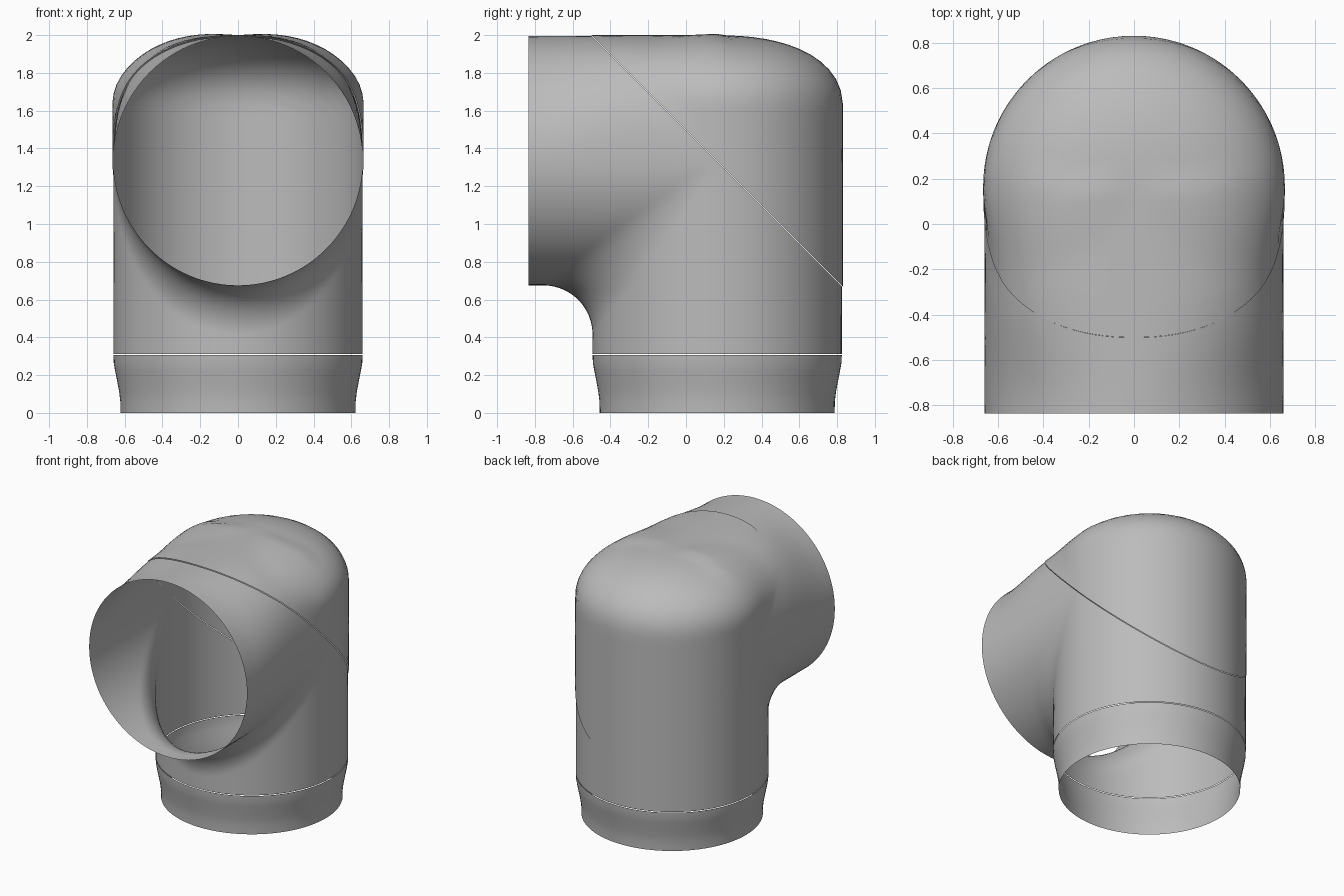
import bpy, bmesh, math
from mathutils import Vector

if "Cube" in bpy.data.objects:
    bpy.data.objects.remove(bpy.data.objects["Cube"])

R = 0.66                    # pipe radius
CY, CZ = 0.165, 1.335       # where the two pipe axes meet
PY, PZ = -0.835, 0.312      # pivot of the fan of section planes
SIDES, RINGS = 96, 56

grey = bpy.data.materials.new("light_grey")
grey.diffuse_color = (0.5, 0.5, 0.5, 1)
grey.use_nodes = True
grey.node_tree.nodes["Principled BSDF"].inputs["Base Color"].default_value = grey.diffuse_color


def smooth(a, b, v):
    t = min(max((v - a) / (b - a), 0), 1)
    return t * t * (3 - 2 * t)


def elbow(x, y, z):
    """Signed field of a domed upright pipe blended with a front pipe."""
    y, z, x = y - CY, z - CZ, abs(x)
    rho = math.hypot(x, y)
    # upright pipe with a domed top
    f1 = rho - R
    dz = z - 0.275
    if dz > 0:
        q = 2.3
        f1 = max(f1, 0.5 * (((rho / R) ** q + (dz / 0.385) ** q) ** (1 / q) - 1))
    # front pipe, its upper half getting squarer towards the back
    p = 2 + 0.6 * smooth(-0.95, -0.4, y) if z > 0 else 2
    f2 = max((x ** p + abs(z) ** p) ** (1 / p) - R, y)
    # rounded union: wide fillet below, slight one above
    dot = x * x / max(rho * math.hypot(x, z), 1e-6)
    dot = min(dot, 1)
    w = smooth(-0.3, 0.3, y + z)
    r = (1 - dot) * (0.26 * (1 - w) + 0.3 * dot * w)
    return max(r, min(f1, f2)) - math.hypot(max(r - f1, 0), max(r - f2, 0))


def finish(name, bm):
    me = bpy.data.meshes.new(name)
    bm.to_mesh(me)
    bm.free()
    me.materials.append(grey)
    ob = bpy.data.objects.new(name, me)
    bpy.context.collection.objects.link(ob)
    bpy.context.view_layer.objects.active = ob
    ob.select_set(True)
    bpy.ops.object.shade_smooth_by_angle(angle=math.radians(40))
    ob.select_set(False)


def skin(bm, rings):
    n = len(rings[0])
    for a, b in zip(rings, rings[1:]):
        for j in range(n):
            k = (j + 1) % n
            bm.faces.new((a[j], a[k], b[k], b[j]))


def shell(name, level, offset, keep_back):
    """Loft of fanned sections, cut along the diagonal seam."""
    bm = bmesh.new()
    rings = []
    for i in range(RINGS + 1):
        th = math.pi / 2 * i / RINGS
        d = Vector((0, math.cos(th), math.sin(th)))
        reach = min((CY - PY) / max(d.y, 1e-9), (CZ - PZ) / max(d.z, 1e-9))
        c = Vector((0, PY, PZ)) + d * reach
        ring = []
        for j in range(SIDES):
            a = 2 * math.pi * j / SIDES
            ray = Vector((math.cos(a), 0, 0)) + d * math.sin(a)
            lo, hi = 0.0, 1.4
            for _ in range(22):
                mid = (lo + hi) / 2
                if elbow(*(c + ray * mid)) < level:
                    lo = mid
                else:
                    hi = mid
            ring.append(bm.verts.new(c + ray * lo))
        rings.append(ring)
    skin(bm, rings)
    bmesh.ops.bisect_plane(
        bm, geom=bm.verts[:] + bm.edges[:] + bm.faces[:], dist=1e-5,
        plane_co=(0, CY, CZ + offset), plane_no=(0, 1, 1),
        clear_inner=keep_back, clear_outer=not keep_back)
    finish(name, bm)


# front and lower pipe body, and the rear cap above the seam
shell("elbow_body", 0.0, -0.006, False)
shell("rear_cap", 0.005, 0.0, True)

# tapered collar at the foot
bm = bmesh.new()
profile = [(0.622, 0), (0.623, 0.06), (0.629, 0.11), (0.64, 0.17),
           (0.651, 0.225), (0.658, 0.265), (0.66, 0.307)]
skin(bm, [[bm.verts.new((r * math.cos(2 * math.pi * j / SIDES),
                         CY + r * math.sin(2 * math.pi * j / SIDES), z))
           for j in range(SIDES)] for r, z in profile])
finish("foot_collar", bm)
